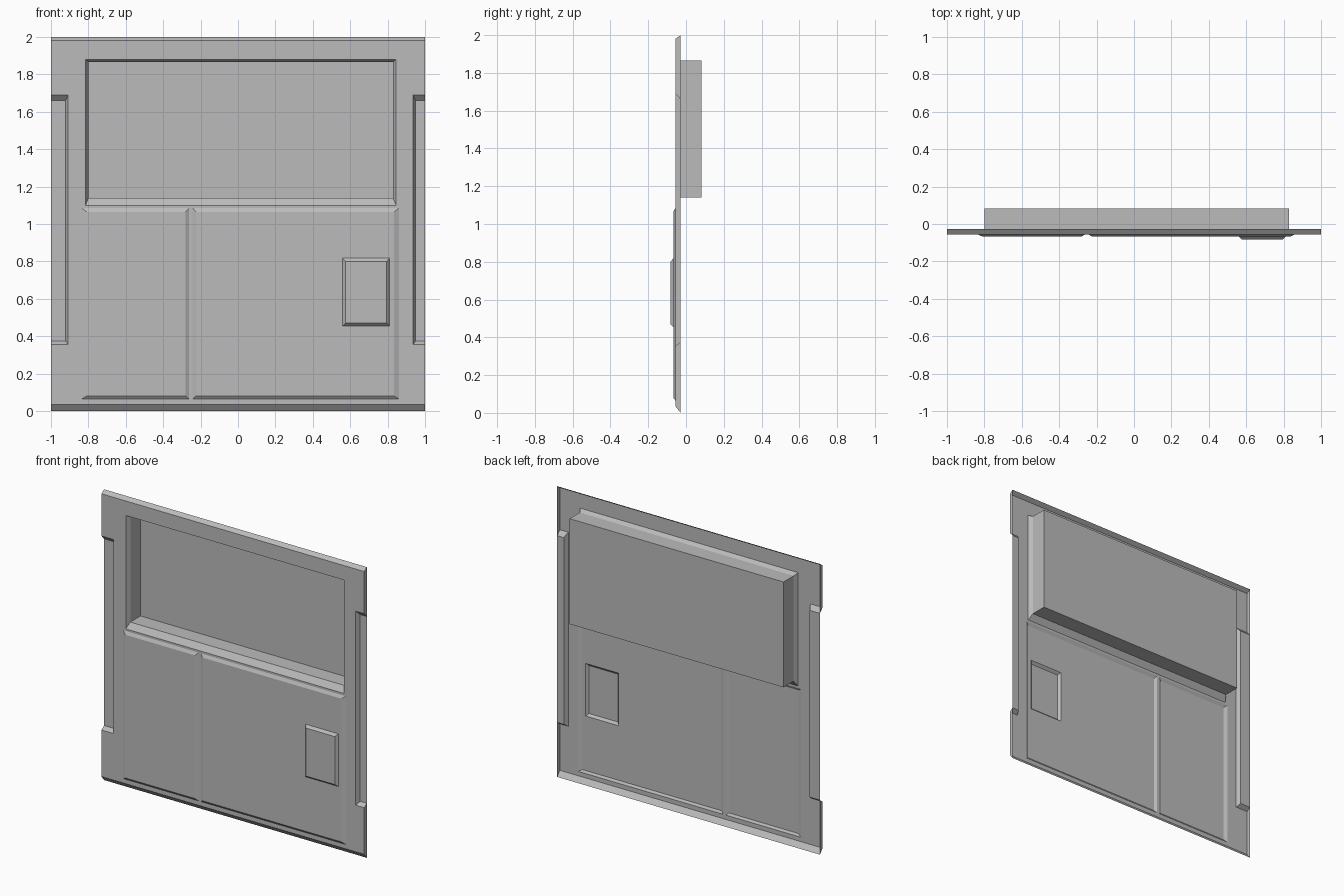
import bpy
import bmesh

if "Cube" in bpy.data.objects:
    bpy.data.objects.remove(bpy.data.objects["Cube"], do_unlink=True)

# Depths of the pressed sheet, from the front to the back
HATCH_Y, PANEL_Y, SHEET_Y, RIM_Y, BOX_Y = -0.083, -0.067, -0.056, -0.028, 0.083

grey = bpy.data.materials.new("plain grey")
grey.use_nodes = True
grey.diffuse_color = (0.5, 0.5, 0.5, 1)
bsdf = next(n for n in grey.node_tree.nodes if n.type == "BSDF_PRINCIPLED")
bsdf.inputs["Base Color"].default_value = grey.diffuse_color


def corners(rect, y):
    """Rectangle (x0, x1, z0, z1) as points, counter-clockwise from the front."""
    x0, x1, z0, z1 = rect
    return [(x0, y, z0), (x1, y, z0), (x1, y, z1), (x0, y, z1)]


def add_face(bm, points):
    bm.faces.new([bm.verts.new(p) for p in points])


def add_ring(bm, outer, y_outer, inner, y_inner, sides="brtl"):
    """Sloped walls between two rectangles: bottom, right, top, left."""
    a, b = corners(outer, y_outer), corners(inner, y_inner)
    for i, side in enumerate("brtl"):
        j = (i + 1) % 4
        if side in sides:
            add_face(bm, [a[i], a[j], b[j], b[i]])


def add_sheet(bm, rect, y, holes=()):
    """Flat sheet with rectangular holes left out."""
    rects = [rect, *holes]
    xs = sorted({v for r in rects for v in r[:2]})
    zs = sorted({v for r in rects for v in r[2:]})
    for x0, x1 in zip(xs, xs[1:]):
        for z0, z1 in zip(zs, zs[1:]):
            cx, cz = (x0 + x1) / 2, (z0 + z1) / 2
            if not any(h[0] < cx < h[1] and h[2] < cz < h[3] for h in holes):
                add_face(bm, corners((x0, x1, z0, z1), y))


def finish(bm, name):
    bmesh.ops.remove_doubles(bm, verts=bm.verts, dist=0.0005)
    mesh = bpy.data.meshes.new(name)
    bm.to_mesh(mesh)
    bm.free()
    mesh.materials.append(grey)
    bpy.context.collection.objects.link(bpy.data.objects.new(name, mesh))


# Outlines: each opening is paired with the rectangle its slope leads to
body = (-1, 1, 0.035, 1.98)
window = (-0.815, 0.845, 1.10, 1.88)
recess = (-0.80, 0.828, 1.14, 1.865)
left_panel = (-0.835, -0.262, 0.065, 1.085)
left_panel_top = (-0.81, -0.28, 0.08, 1.065)
right_panel = (-0.242, 0.86, 0.065, 1.085)
right_panel_top = (-0.225, 0.835, 0.08, 1.065)
hatch = (0.56, 0.81, 0.455, 0.817)
hatch_top = (0.575, 0.795, 0.47, 0.8)
notches = [
    ("right_notch", (-1, -0.908, 0.355, 1.69), (-1, -0.922, 0.375, 1.66), "brt"),
    ("left_notch", (0.935, 1, 0.355, 1.69), (0.95, 1, 0.375, 1.66), "btl"),
]

# Main sheet with the folded top and bottom edges
bm = bmesh.new()
add_sheet(bm, body, SHEET_Y,
          [window, left_panel, right_panel] + [n[1] for n in notches])
add_ring(bm, (-1, 1, 0, 2), RIM_Y, body, SHEET_Y, "bt")
finish(bm, "main_sheet")

# Side flanges above and below the notches
bm = bmesh.new()
for x in (-1, 1):
    for edge, fold, top, floor in ((0, 0.035, 0.355, 0.375), (2, 1.98, 1.69, 1.66)):
        points = [(x, RIM_Y, edge), (x, SHEET_Y, fold),
                  (x, SHEET_Y, top), (x, RIM_Y, floor)]
        add_face(bm, points if (x > 0) == (edge > 0) else points[::-1])
finish(bm, "side_flanges")

# Side notches
for name, outer, inner, sides in notches:
    bm = bmesh.new()
    add_ring(bm, outer, SHEET_Y, inner, RIM_Y, sides)
    add_sheet(bm, inner, RIM_Y)
    finish(bm, name)

# Window recess: sloped rim, straight walls and back
bm = bmesh.new()
add_ring(bm, window, SHEET_Y, recess, RIM_Y)
add_ring(bm, recess, RIM_Y, recess, BOX_Y)
add_sheet(bm, recess, BOX_Y)
finish(bm, "window_recess")

# Raised lower panels, the wider one carrying the hatch
for name, outer, inner, holes in (
        ("narrow_panel", left_panel, left_panel_top, []),
        ("wide_panel", right_panel, right_panel_top, [hatch])):
    bm = bmesh.new()
    add_ring(bm, outer, SHEET_Y, inner, PANEL_Y)
    add_sheet(bm, inner, PANEL_Y, holes)
    finish(bm, name)

# Small hatch
bm = bmesh.new()
add_ring(bm, hatch, PANEL_Y, hatch_top, HATCH_Y)
add_sheet(bm, hatch_top, HATCH_Y)
finish(bm, "hatch")
